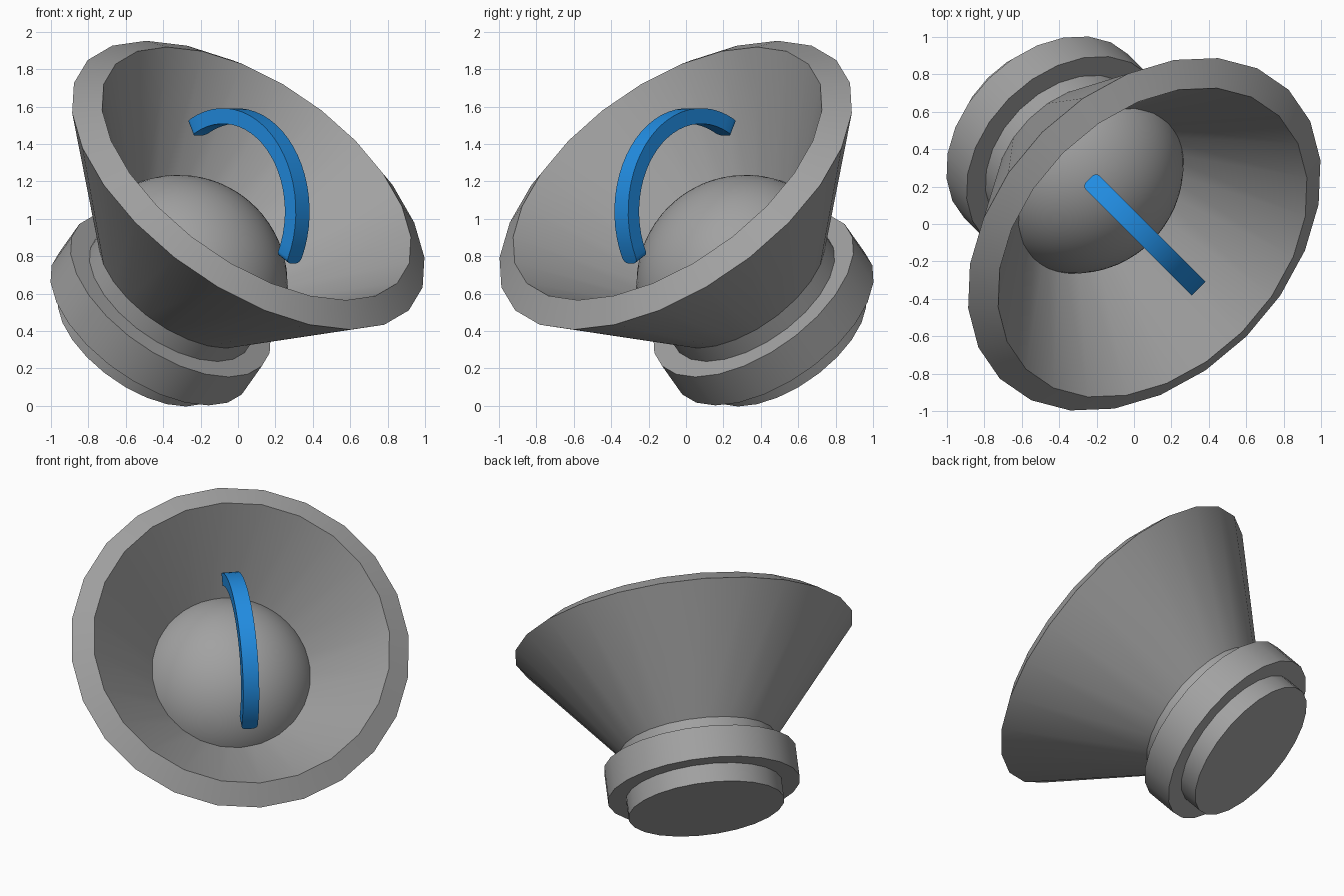
import bpy, bmesh, math
from mathutils import Matrix, Vector

if "Cube" in bpy.data.objects:
    bpy.data.objects.remove(bpy.data.objects["Cube"])

# Tilted frame: local z runs along the horn axis, origin at centre of the outer rim
h = math.sqrt(0.5)
AX = Vector((0.5, -0.5, h))
SIDE = Vector((h, h, 0))
UP = AX.cross(SIDE)
FRAME = Matrix((SIDE, UP, AX)).transposed().to_4x4()
FRAME.translation = Vector((0.055, -0.055, 1.18))


def material(name, col):
    m = bpy.data.materials.new(name)
    m.diffuse_color = (*col, 1)
    m.use_nodes = True
    m.node_tree.nodes["Principled BSDF"].inputs["Base Color"].default_value = m.diffuse_color
    return m


grey = material("grey", (0.36, 0.36, 0.36))
blue = material("blue", (0.016, 0.27, 0.77))


def finish(bm, name, mat):
    bmesh.ops.recalc_face_normals(bm, faces=bm.faces)
    bm.transform(FRAME)
    me = bpy.data.meshes.new(name)
    bm.to_mesh(me)
    bm.free()
    me.materials.append(mat)
    ob = bpy.data.objects.new(name, me)
    bpy.context.collection.objects.link(ob)
    bpy.ops.object.select_all(action='DESELECT')
    ob.select_set(True)
    bpy.context.view_layer.objects.active = ob
    bpy.ops.object.shade_smooth_by_angle(angle=math.radians(30))


def lathe(name, profile, n, mat):
    """Spin (radius, height) points; first and last rings are capped."""
    bm = bmesh.new()
    rings = [[bm.verts.new((r * math.cos(2 * math.pi * i / n),
                            r * math.sin(2 * math.pi * i / n), z))
              for i in range(n)] for r, z in profile]
    for a, b in zip(rings, rings[1:]):
        for i in range(n):
            j = (i + 1) % n
            bm.faces.new((a[i], a[j], b[j], b[i]))
    bm.faces.new(rings[0])
    bm.faces.new(rings[-1])
    finish(bm, name, mat)


# Horn with stepped base: back plug, flange, neck, flared cone, inner cone
lathe("horn", [(0.503, -1.17), (0.503, -1.045), (0.62, -1.045), (0.62, -0.83),
               (0.503, -0.83), (0.503, -0.73), (1.092, 0.0), (0.957, 0.088),
               (0.40, -0.60)], 24, grey)

# Dome seated in the throat of the horn
R, C = 0.584, -0.748
a0 = math.asin(0.25 / R)
dome = []
for k in range(17):
    a = a0 + (math.pi / 2 - 0.02 - a0) * k / 16
    dome.append((R * math.cos(a), C + R * math.sin(a)))
lathe("dome", dome, 48, grey)

# Curved blue band floating in front of the dome, with rounded end corners
bm = bmesh.new()
ri, ro, w, cz = 0.470, 0.553, 0.052, -0.20
rows = []
end = math.radians(75)
corner = 0.03 / 0.51
angles = [-end + corner * (1 - math.cos(q * math.pi / 8)) for q in range(5)]
angles += [(-end + corner) * (1 - k / 12) for k in range(1, 13)]
angles += [-a for a in reversed(angles[:-1])]
for a in angles:
    e = max(0, 1 - (end - abs(a)) / corner)
    hw = w - 0.03 * (1 - math.sqrt(max(0, 1 - e * e)))
    rows.append([bm.verts.new((s * hw, r * math.sin(a), cz + r * math.cos(a)))
                 for s, r in ((-1, ri), (1, ri), (1, ro), (-1, ro))])
for a, b in zip(rows, rows[1:]):
    for i in range(4):
        j = (i + 1) % 4
        bm.faces.new((a[i], a[j], b[j], b[i]))
bm.faces.new(rows[0])
bm.faces.new(rows[-1])
finish(bm, "curved_band", blue)
